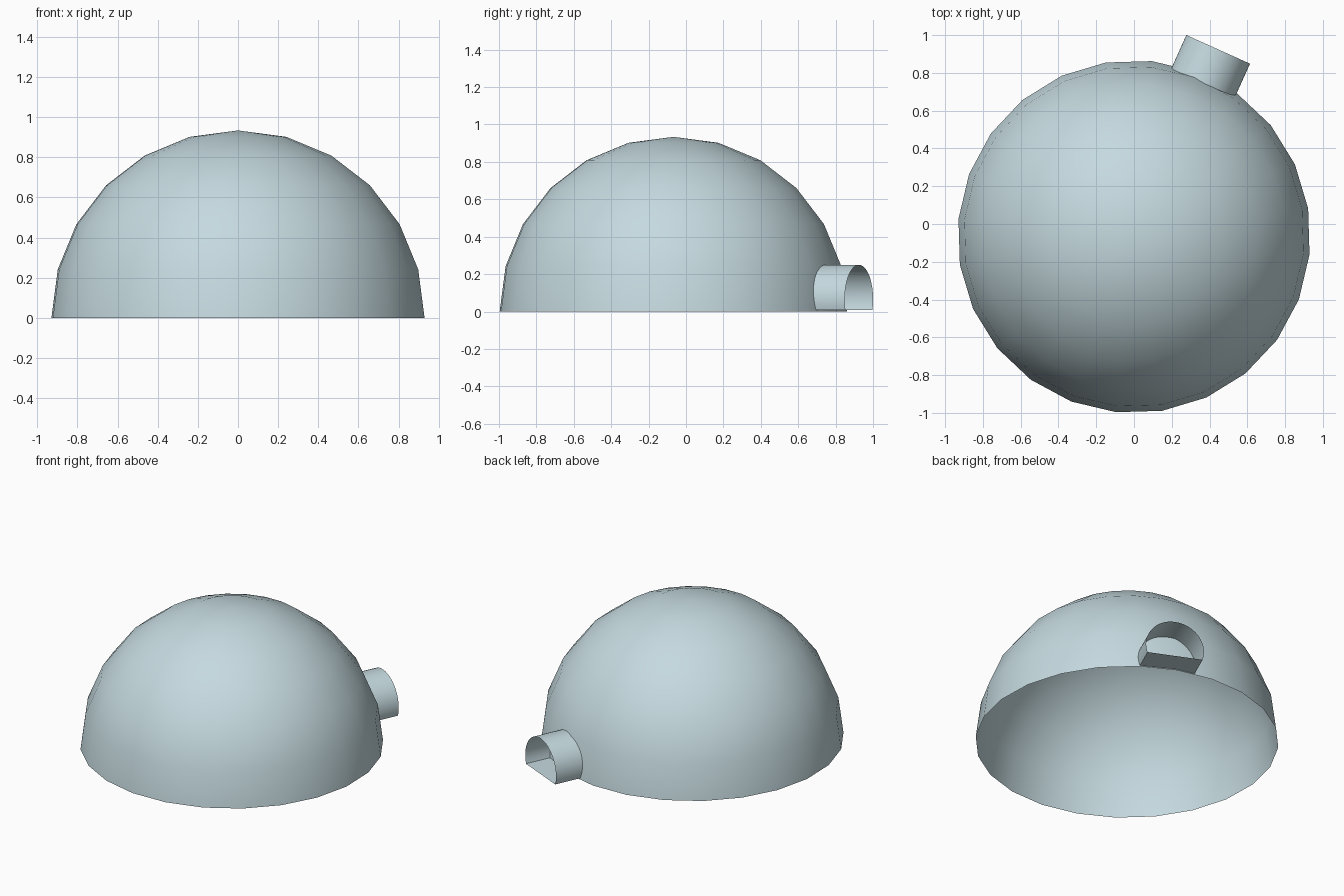
import bpy, bmesh, math
from mathutils import Vector
from mathutils.bvhtree import BVHTree

if "Cube" in bpy.data.objects:
    bpy.data.objects.remove(bpy.data.objects["Cube"])

CENTRE = Vector((0, -0.067, 0))
R = 0.934
SEG, RINGS = 24, 6
OFFSET = math.radians(9.2)
DOOR = math.radians(65.8)

ice = bpy.data.materials.new("pale ice blue")
ice.diffuse_color = (0.56, 0.70, 0.74, 1)
ice.use_nodes = True
ice.node_tree.nodes["Principled BSDF"].inputs["Base Color"].default_value = ice.diffuse_color


def finish(bm, name, angle):
    me = bpy.data.meshes.new(name)
    bm.to_mesh(me)
    ob = bpy.data.objects.new(name, me)
    bpy.context.collection.objects.link(ob)
    me.materials.append(ice)
    bpy.ops.object.select_all(action='DESELECT')
    ob.select_set(True)
    bpy.context.view_layer.objects.active = ob
    bpy.ops.object.shade_smooth_by_angle(angle=math.radians(angle))
    return ob


# Dome: open-bottomed hemisphere shell
bm = bmesh.new()
rings = []
for i in range(RINGS):
    e = math.pi / 2 * i / RINGS
    rings.append([bm.verts.new(CENTRE + Vector((
        R * math.cos(e) * math.cos(OFFSET + math.tau * k / SEG),
        R * math.cos(e) * math.sin(OFFSET + math.tau * k / SEG),
        R * math.sin(e)))) for k in range(SEG)])
apex = bm.verts.new(CENTRE + Vector((0, 0, R)))
for k in range(SEG):
    n = (k + 1) % SEG
    for a, b in zip(rings, rings[1:]):
        bm.faces.new((a[k], a[n], b[n], b[k]))
    bm.faces.new((rings[-1][k], rings[-1][n], apex))
tree = BVHTree.FromBMesh(bm)
finish(bm, "dome", 40)
bm.free()

# Entrance tunnel: arch with a flat floor, trimmed to the dome surface
axis = Vector((math.cos(DOOR), math.sin(DOOR), 0))
side = Vector((-axis.y, axis.x, 0))
TR, TZ, FLOOR, OUT = 0.185, 0.065, 0.008, 1.087
low = math.asin((FLOOR - TZ) / TR)
N, M = 28, 4
profile = []
for i in range(N + 1):
    a = low + (math.pi - 2 * low) * i / N
    profile.append((TR * math.cos(a), TZ + TR * math.sin(a)))
half = profile[0][0]
profile += [(-half + 2 * half * j / M, FLOOR) for j in range(1, M)]

bm = bmesh.new()
inner, outer = [], []
for s, z in profile:
    p = CENTRE + axis * OUT + side * s + Vector((0, 0, z))
    hit = tree.ray_cast(p, -axis)[0]
    outer.append(bm.verts.new(p))
    inner.append(bm.verts.new(hit))
count = len(profile)
for i in range(count):
    j = (i + 1) % count
    bm.faces.new((outer[i], outer[j], inner[j], inner[i]))
bmesh.ops.recalc_face_normals(bm, faces=bm.faces)
finish(bm, "entrance_tunnel", 35)
bm.free()
